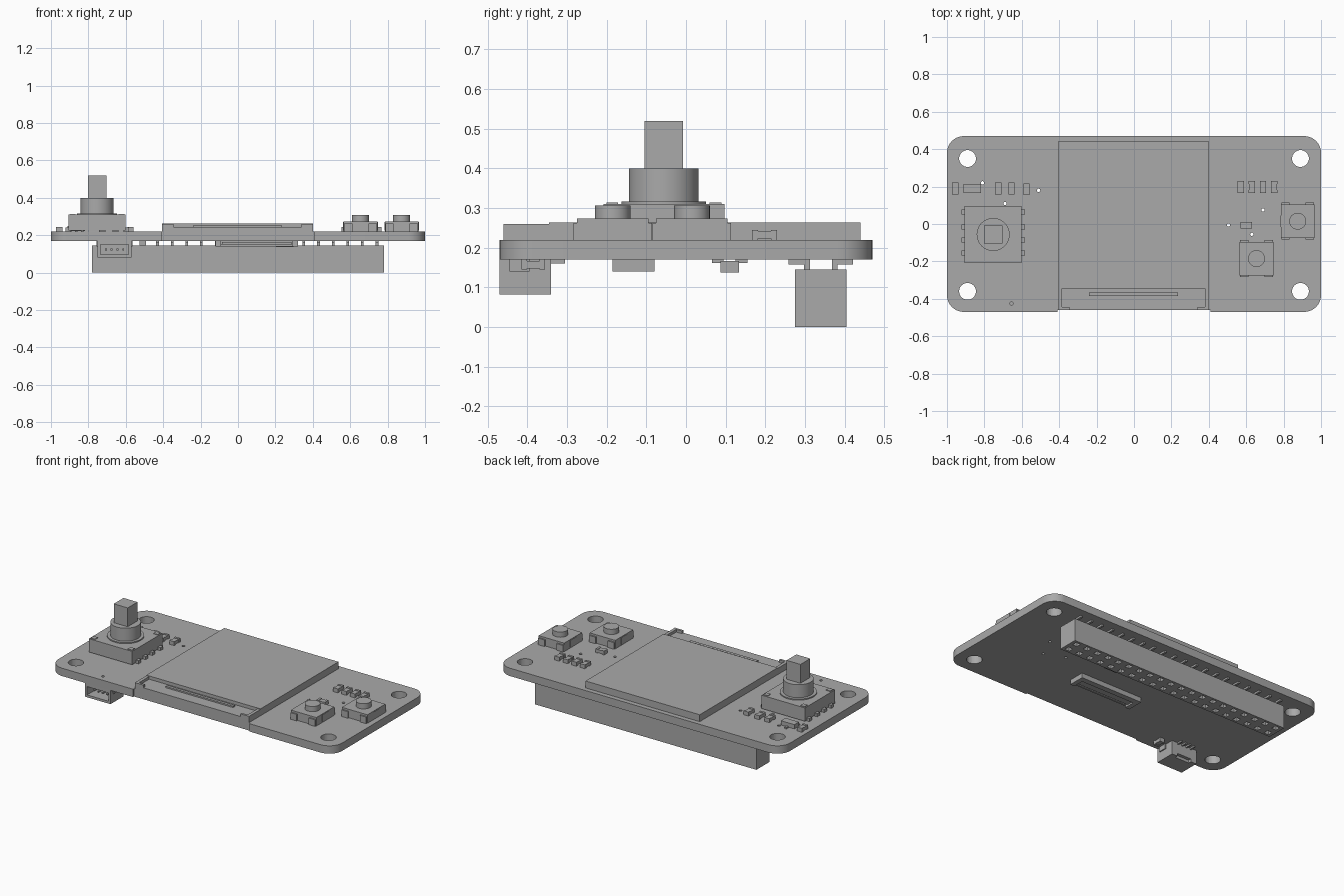
import bpy, bmesh, math
from mathutils import Matrix

if "Cube" in bpy.data.objects:
    bpy.data.objects.remove(bpy.data.objects["Cube"])

grey = bpy.data.materials.new("neutral grey")
grey.use_nodes = True
colour = (0.4, 0.4, 0.4, 1)
grey.diffuse_color = colour
grey.node_tree.nodes["Principled BSDF"].inputs["Base Color"].default_value = colour


def box(bm, x, y, z):
    """Box from three (low, high) ranges."""
    m = Matrix.Translation([sum(r) / 2 for r in (x, y, z)])
    m = m @ Matrix.Diagonal([r[1] - r[0] for r in (x, y, z)] + [1])
    bmesh.ops.create_cube(bm, size=1, matrix=m)


def block(bm, cx, cy, w, d, z0, z1):
    box(bm, (cx - w / 2, cx + w / 2), (cy - d / 2, cy + d / 2), (z0, z1))


def cyl(bm, cx, cy, r, z0, z1, n=48):
    bmesh.ops.create_cone(bm, cap_ends=True, segments=n, radius1=r, radius2=r,
                          depth=z1 - z0, matrix=Matrix.Translation((cx, cy, (z0 + z1) / 2)))


def finish(bm, name, smooth=False):
    mesh = bpy.data.meshes.new(name)
    bmesh.ops.recalc_face_normals(bm, faces=bm.faces[:])
    bm.to_mesh(mesh)
    bm.free()
    mesh.materials.append(grey)
    ob = bpy.data.objects.new(name, mesh)
    bpy.context.collection.objects.link(ob)
    if smooth:
        bpy.ops.object.select_all(action='DESELECT')
        ob.select_set(True)
        bpy.context.view_layer.objects.active = ob
        bpy.ops.object.shade_smooth_by_angle()
    return ob


def carve(ob, bm):
    """Subtract the cutter mesh and bake the result."""
    cutter = finish(bm, ob.name + "_cutter")
    cutter.hide_render = True
    mod = ob.modifiers.new("cut", 'BOOLEAN')
    mod.operation, mod.solver, mod.object = 'DIFFERENCE', 'EXACT', cutter
    deps = bpy.context.evaluated_depsgraph_get()
    baked = bpy.data.meshes.new_from_object(ob.evaluated_get(deps))
    ob.modifiers.clear()
    ob.data = baked
    bpy.data.objects.remove(cutter)


LOW, TOP = 0.17, 0.22   # board faces

# Circuit board with rounded corners
bm = bmesh.new()
R, steps = 0.09, 10
outline = []
for i, (sx, sy) in enumerate([(1, 1), (-1, 1), (-1, -1), (1, -1)]):
    for k in range(steps + 1):
        a = (i + k / steps) * math.pi / 2
        outline.append(bm.verts.new((sx * (1 - R) + R * math.cos(a),
                                     sy * (0.47 - R) + R * math.sin(a), LOW)))
face = bm.faces.new(outline)
ext = bmesh.ops.extrude_face_region(bm, geom=[face])
bmesh.ops.translate(bm, vec=(0, 0, TOP - LOW),
                    verts=[v for v in ext["geom"] if isinstance(v, bmesh.types.BMVert)])
board = finish(bm, "circuit_board", True)

# Mounting holes, vias and the shallow front notch
bm = bmesh.new()
for x in (-0.89, 0.89):
    for y in (-0.36, 0.35):
        cyl(bm, x, y, 0.045, 0.1, 0.3, 32)
for x, y in [(-0.81, 0.22), (-0.69, 0.11), (-0.51, 0.18), (-0.655, -0.425),
             (0.505, -0.005), (0.63, -0.055), (0.69, 0.075)]:
    cyl(bm, x, y, 0.009, 0.1, 0.3, 12)
box(bm, (-0.41, 0.41), (-0.5, -0.46), (0.1, 0.3))
carve(board, bm)

# Display panel, its lower front ledge, corner walls and slot strip
bm = bmesh.new()
box(bm, (-0.405, 0.4), (-0.345, 0.44), (TOP, 0.264))
finish(bm, "display_panel")
bm = bmesh.new()
box(bm, (-0.405, 0.4), (-0.46, -0.345), (TOP, 0.243))
finish(bm, "display_ledge")
bm = bmesh.new()
for outer, inner, foot in [(-0.405, -0.385, -0.345), (0.4, 0.38, 0.34)]:
    box(bm, sorted((outer, inner)), (-0.46, -0.345), (0.243, 0.26))
    box(bm, sorted((inner, foot)), (-0.46, -0.445), (0.243, 0.26))
finish(bm, "ledge_corner_walls")
bm = bmesh.new()
box(bm, (-0.24, 0.235), (-0.385, -0.367), (0.243, 0.252))
finish(bm, "ledge_strip")

# Joystick: base, collar, neck, square stem and solder tabs
JX, JY = -0.753, -0.056
bm = bmesh.new()
block(bm, JX, JY, 0.305, 0.305, TOP + 0.005, 0.31)
finish(bm, "joystick_base")
bm = bmesh.new()
cyl(bm, JX, JY, 0.107, 0.31, 0.317)
cyl(bm, JX, JY, 0.088, 0.317, 0.4)
finish(bm, "joystick_neck", True)
bm = bmesh.new()
block(bm, JX, JY, 0.098, 0.098, 0.4, 0.52)
finish(bm, "joystick_stem")
bm = bmesh.new()
for side in (-1, 1):
    for dy in (-0.1, -0.03, 0.04, 0.12):
        block(bm, JX + side * 0.155, JY + dy, 0.03, 0.026, TOP, 0.24)
    for corner in (-1, 1):
        block(bm, JX + side * 0.13, JY + corner * 0.13, 0.03, 0.03, 0.31, 0.314)
finish(bm, "joystick_tabs")

# Push buttons
for n, (x, y) in enumerate([(0.875, 0.015), (0.655, -0.185)], 1):
    bm = bmesh.new()
    block(bm, x, y, 0.18, 0.18, TOP, 0.274)
    finish(bm, f"button_body_{n}")
    bm = bmesh.new()
    cyl(bm, x, y, 0.045, 0.274, 0.307, 32)
    finish(bm, f"button_cap_{n}", True)
    bm = bmesh.new()
    for s in (-1, 1):
        block(bm, x + s * 0.09, y, 0.006, 0.062, 0.225, 0.27)
        for t in (-1, 1):
            block(bm, x + s * 0.065, y + t * 0.092, 0.045, 0.014, TOP, 0.262)
    finish(bm, f"button_clips_{n}")

# Small chip parts: ceramic middle with taller end caps
def chip(name, x, y, w, d, z0, z1):
    bm = bmesh.new()
    inset = 0.003
    block(bm, x, y, w - inset, d - inset, z0 + inset, z1 - inset)
    for s in (-1, 1):
        if d > w:
            block(bm, x, y + s * d * 0.38, w, d * 0.24, z0, z1)
        else:
            block(bm, x + s * w * 0.38, y, w * 0.24, d, z0, z1)
    finish(bm, name)


for n, (x, y) in enumerate([(-0.955, 0.19), (-0.725, 0.19), (-0.655, 0.19), (-0.575, 0.185),
                            (0.57, 0.198), (0.63, 0.198), (0.69, 0.198), (0.75, 0.198)], 1):
    chip(f"chip_part_{n}", x, y, 0.034, 0.062, TOP, 0.245)
chip("chip_part_side", 0.6, -0.007, 0.06, 0.036, TOP, 0.245)
chip("underside_chip", -0.51, -0.385, 0.034, 0.06, 0.145, LOW)


# Transistors with three leads
def transistor(name, x, y, z0, z1, lead):
    bm = bmesh.new()
    block(bm, x, y, 0.095, 0.046, z0, z1)
    for dx, s in [(-0.032, -1), (0.032, -1), (0, 1)]:
        block(bm, x + dx, y + s * 0.03, 0.015, 0.03, lead, lead + 0.008)
    finish(bm, name)


transistor("top_transistor", -0.865, 0.19, TOP + 0.003, 0.25, TOP)
transistor("underside_transistor", 0.25, 0.11, 0.138, LOW - 0.003, LOW - 0.008)

# Pin header socket under the board
bm = bmesh.new()
box(bm, (-0.78, 0.78), (0.275, 0.405), (0, 0.145))
header = finish(bm, "header_socket")
holes, pins = bmesh.new(), bmesh.new()
for i in range(20):
    x = (i - 9.5) * 0.0782
    for s in (-1, 1):
        block(holes, x, 0.34 + s * 0.034, 0.032, 0.032, -0.05, 0.08)
        block(pins, x, 0.34 + s * 0.035, 0.014, 0.014, 0.14, LOW)
        block(pins, x, 0.34 + s * 0.058, 0.014, 0.046, LOW - 0.012, LOW)
carve(header, holes)
finish(pins, "header_pins")

# Flat ribbon connector under the board
bm = bmesh.new()
box(bm, (-0.12, 0.32), (-0.165, -0.08), (0.15, LOW))
box(bm, (-0.12, 0.32), (-0.115, -0.08), (0.14, 0.15))
for x in (-0.12, 0.29):
    box(bm, (x, x + 0.03), (-0.185, -0.115), (0.14, LOW))
box(bm, (-0.085, 0.285), (-0.185, -0.172), (0.15, 0.163))
finish(bm, "ribbon_connector")

# Cable connector at the front edge: open shell with contacts
CX = -0.66
bm = bmesh.new()
box(bm, (CX - 0.09, CX + 0.09), (-0.47, -0.34), (0.082, LOW))
shell = finish(bm, "cable_connector")
cut = bmesh.new()
box(cut, (CX - 0.075, CX + 0.075), (-0.52, -0.37), (0.097, 0.15))
box(cut, (CX - 0.05, CX + 0.05), (-0.36, -0.3), (0.05, 0.1))
carve(shell, cut)
bm = bmesh.new()
for i in range(4):
    x = CX + (i - 1.5) * 0.031
    block(bm, x, -0.4, 0.01, 0.09, 0.118, 0.128)
    block(bm, x, -0.327, 0.01, 0.045, LOW - 0.01, LOW)
for s in (-1, 1):
    block(bm, CX + s * 0.091, -0.42, 0.012, 0.05, 0.14, LOW)
finish(bm, "cable_contacts")
